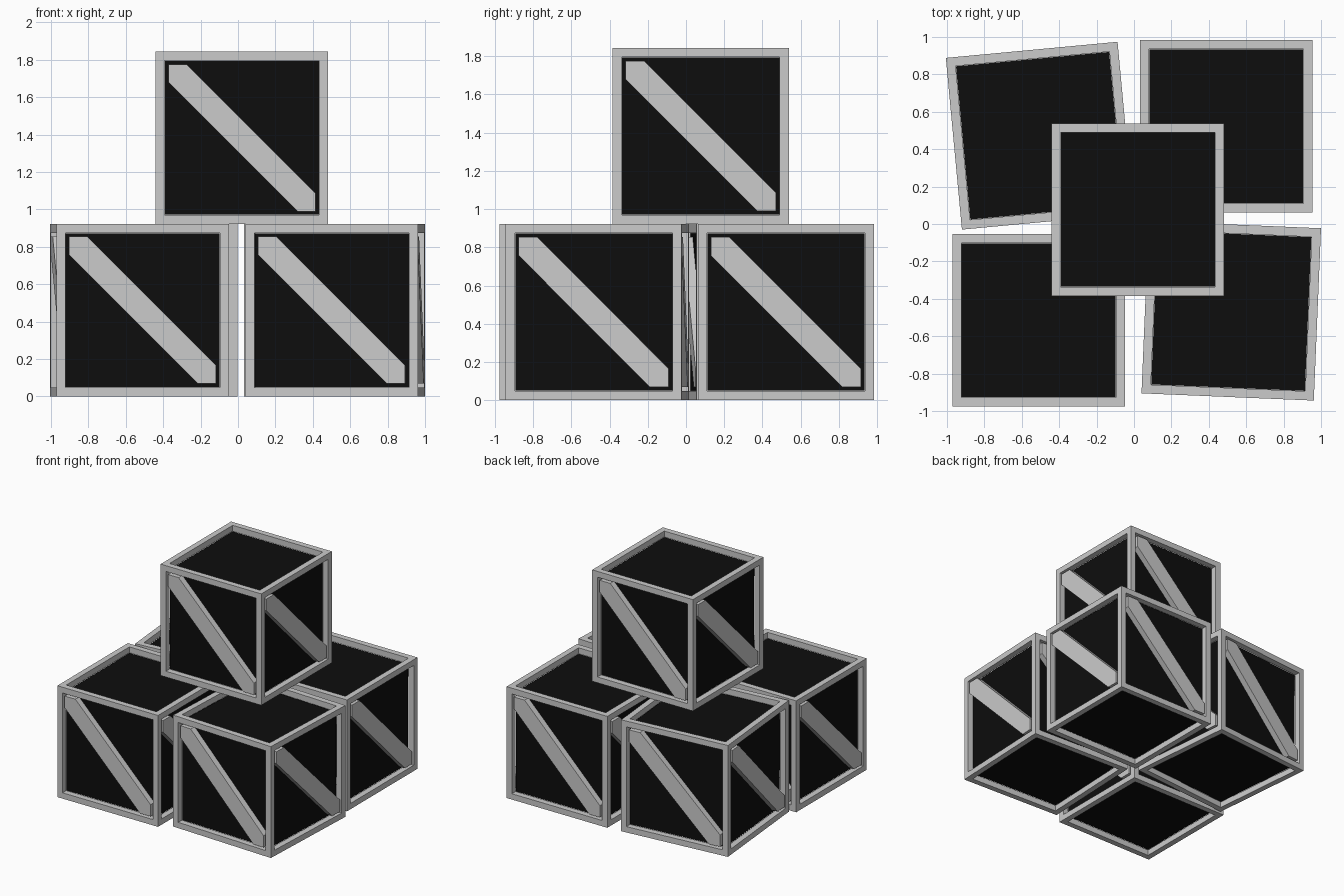
import bpy, bmesh
from math import radians
from mathutils import Matrix, Vector

if "Cube" in bpy.data.objects:
    bpy.data.objects.remove(bpy.data.objects["Cube"])

S = 0.922        # crate edge
H = S / 2
B = 0.068        # frame bar width
D = 0.05         # panel recess
W = 0.097        # half brace width measured along the bar

black = bpy.data.materials.new("dark_panel")
black.diffuse_color = (0.004, 0.004, 0.004, 1)
black.use_nodes = True
black.node_tree.nodes["Principled BSDF"].inputs["Base Color"].default_value = black.diffuse_color


def finish(bm, name, mat=None):
    bmesh.ops.recalc_face_normals(bm, faces=bm.faces)
    me = bpy.data.meshes.new(name)
    bm.to_mesh(me)
    bm.free()
    if mat:
        me.materials.append(mat)
    return me


# Open frame: a cube with every face inset, then sunk to the panel
def frame_mesh():
    bm = bmesh.new()
    bmesh.ops.create_cube(bm, size=S)
    inner = list(bm.faces)
    bmesh.ops.inset_individual(bm, faces=inner, thickness=B)
    bm.normal_update()
    normals = [f.normal.copy() for f in inner]
    caps = bmesh.ops.extrude_discrete_faces(bm, faces=inner)["faces"]
    for f in caps:
        c = f.calc_center_median()
        n = max((k for k in normals), key=lambda k: k.dot(c))
        bmesh.ops.translate(bm, verts=f.verts, vec=-n * D)
    bmesh.ops.delete(bm, geom=caps, context='FACES_ONLY')
    me = finish(bm, "frame")
    return me


# Dark inner box forming all six panels
def panel_mesh():
    bm = bmesh.new()
    bmesh.ops.create_cube(bm, size=S - 2 * D)
    return finish(bm, "panels", black)


# Diagonal braces on the four upright sides, cut to the opening
def brace_mesh():
    bm = bmesh.new()
    a = H - B
    outline = [(-a, a), (-a, a - W), (a - W, -a), (a, -a), (a, W - a), (W - a, a)]
    for i in range(4):
        rot = Matrix.Rotation(radians(90 * i), 4, 'Z')
        face = bm.faces.new([bm.verts.new(rot @ Vector((x, -H, z))) for x, z in outline])
        ext = bmesh.ops.extrude_face_region(bm, geom=[face], use_keep_orig=True)["geom"]
        verts = [v for v in ext if isinstance(v, bmesh.types.BMVert)]
        bmesh.ops.translate(bm, verts=verts, vec=rot @ Vector((0, D, 0)))
    return finish(bm, "braces")


parts = {"frame": frame_mesh(), "panels": panel_mesh(), "braces": brace_mesh()}

# Stack: four crates on the ground, one on top
crates = {
    "front_left": (-0.51, -0.515, 0, 0),
    "front_right": (0.52, -0.464, 0, -2.4),
    "back_left": (-0.504, 0.472, 0, 5.35),
    "back_right": (0.493, 0.523, 0, 0),
    "top": (0.021, 0.077, S, 0),
}
for where, (x, y, z, turn) in crates.items():
    for part, me in parts.items():
        ob = bpy.data.objects.new(f"{where}_crate_{part}", me)
        ob.location = (x, y, z + H)
        ob.rotation_euler.z = radians(turn)
        bpy.context.collection.objects.link(ob)
